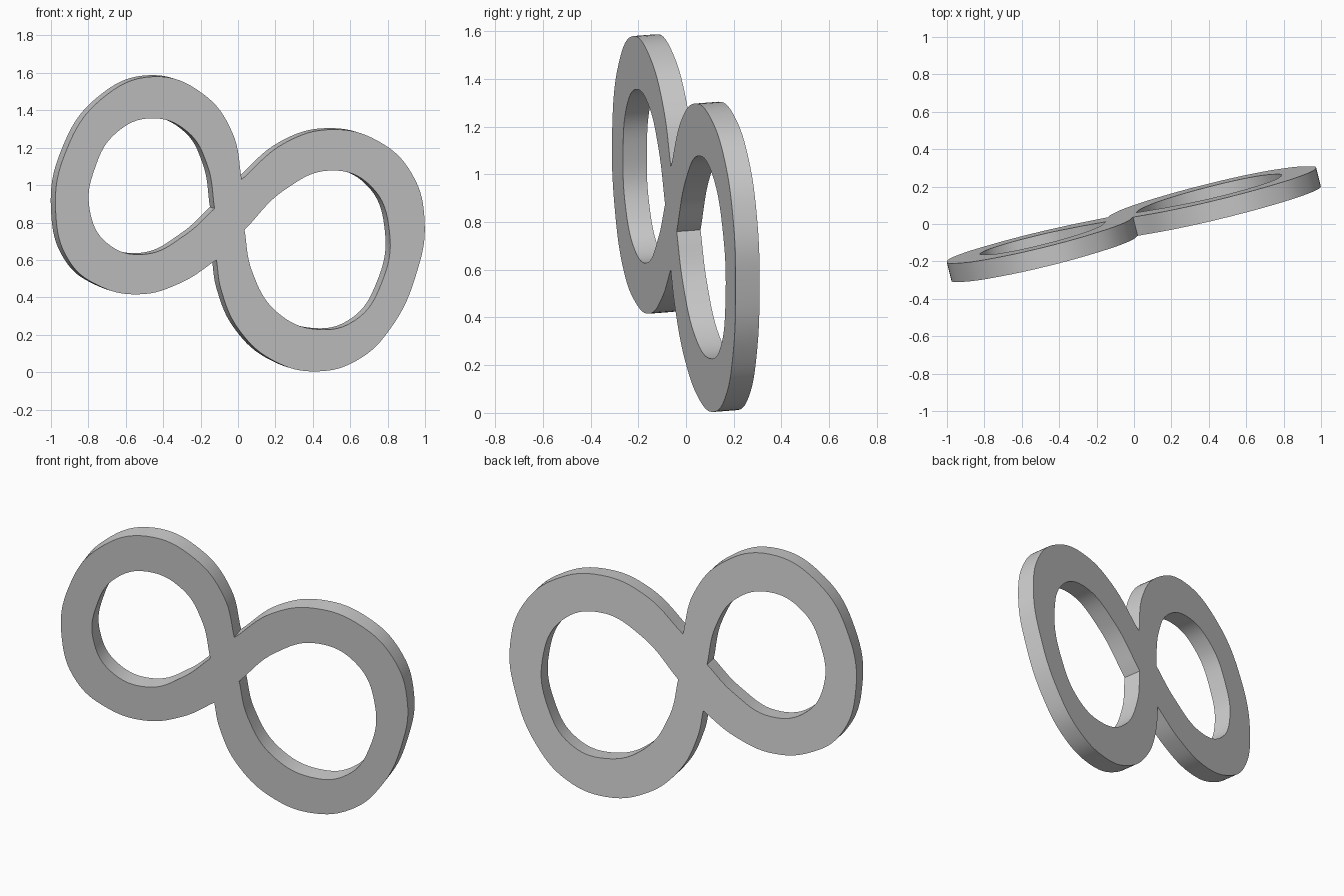
import bpy, bmesh
from mathutils import Matrix

if "Cube" in bpy.data.objects:
    bpy.data.objects.remove(bpy.data.objects["Cube"])

# Outlines of the front face as seen from the front (x, z)
outer = [(0.02, 1.03), (-0.03, 1.28), (-0.19, 1.49), (-0.45, 1.58), (-0.73, 1.46),
         (-0.92, 1.18), (-0.975, 0.86), (-0.90, 0.59), (-0.75, 0.465), (-0.53, 0.416),
         (-0.30, 0.48), (-0.115, 0.60),
         (-0.09, 0.44), (0.01, 0.22), (0.20, 0.056), (0.42, 0.004), (0.64, 0.065), (0.82, 0.24),
         (0.955, 0.53), (0.998, 0.80), (0.93, 1.06), (0.75, 1.235), (0.50, 1.297), (0.25, 1.225)]
left_hole = [(-0.125, 0.875), (-0.165, 1.11), (-0.27, 1.285), (-0.46, 1.357), (-0.65, 1.28),
             (-0.765, 1.09), (-0.793, 0.87), (-0.70, 0.69), (-0.50, 0.63), (-0.28, 0.735)]
right_hole = [(0.035, 0.76), (0.25, 0.975), (0.50, 1.078), (0.71, 0.995), (0.81, 0.75),
              (0.765, 0.47), (0.63, 0.28), (0.43, 0.228), (0.21, 0.32), (0.075, 0.54)]

curve = bpy.data.curves.new("loop_outline", 'CURVE')
curve.dimensions = '2D'
curve.fill_mode = 'BOTH'
curve.extrude = 0.5


def add_outline(points, corners):
    s = curve.splines.new('BEZIER')
    s.bezier_points.add(len(points) - 1)
    s.use_cyclic_u = True
    s.resolution_u = 8
    for i, (p, (x, z)) in enumerate(zip(s.bezier_points, points)):
        p.co = (x, z, 0)
        kind = 'VECTOR' if i in corners else 'AUTO'
        p.handle_left_type = p.handle_right_type = kind


add_outline(outer, {0, 11})
add_outline(left_hole, {0})
add_outline(right_hole, {0})

# Turn the filled outline into a mesh
src = bpy.data.objects.new("outline_helper", curve)
bpy.context.collection.objects.link(src)
bpy.context.view_layer.update()
mesh = bpy.data.meshes.new_from_object(src.evaluated_get(bpy.context.evaluated_depsgraph_get()))
bpy.data.objects.remove(src)

# Lay it on the tilted plane y = a*x + b*z + c, thickness along the normal
a, b, c, t = 0.25, -0.076, 0.01, 0.1
back = (-a * t, t, -b * t)
m = Matrix(((1, 0, back[0], back[0] / 2),
            (a, b, back[1], back[1] / 2 + c),
            (0, 1, back[2], back[2] / 2),
            (0, 0, 0, 1)))
bm = bmesh.new()
bm.from_mesh(mesh)
bm.transform(m)
bmesh.ops.remove_doubles(bm, verts=bm.verts, dist=0.0005)
bmesh.ops.recalc_face_normals(bm, faces=bm.faces)
bm.to_mesh(mesh)
bm.free()

plate = bpy.data.objects.new("double_loop_plate", mesh)
bpy.context.collection.objects.link(plate)
bpy.context.view_layer.objects.active = plate
plate.select_set(True)
bpy.ops.object.shade_smooth_by_angle(angle=0.6)
